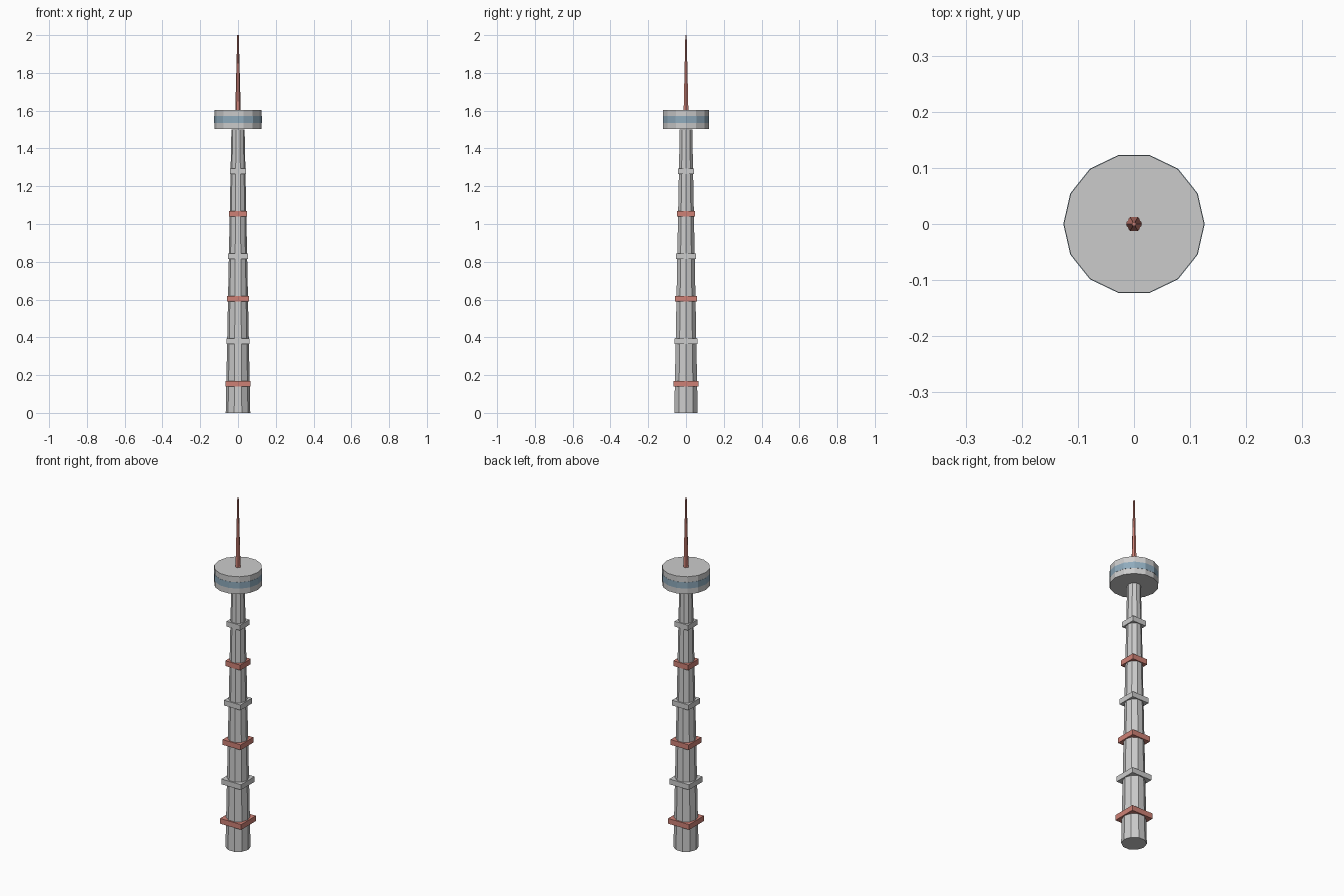
import bpy

if "Cube" in bpy.data.objects:
    bpy.data.objects.remove(bpy.data.objects["Cube"])

def material(name, rgb):
    m = bpy.data.materials.new(name)
    m.diffuse_color = (*rgb, 1)
    m.use_nodes = True
    m.node_tree.nodes["Principled BSDF"].inputs["Base Color"].default_value = m.diffuse_color
    return m

RED = material("red_paint", (0.62, 0.22, 0.18))
BLUE = material("window_blue", (0.27, 0.40, 0.50))

def finish(name, mat):
    o = bpy.context.object
    o.name = name
    if mat:
        o.data.materials.append(mat)
    return o

def frustum(name, sides, r1, r2, z1, z2, mat=None):
    # Blender puts the first vertex on +y; turn it onto +x
    bpy.ops.mesh.primitive_cone_add(vertices=sides, radius1=r1, radius2=r2, depth=z2 - z1,
                                    location=(0, 0, (z1 + z2) / 2),
                                    rotation=(0, 0, -1.5707963))
    return finish(name, mat)

def shaft_radius(z):
    return 0.065 - 0.03 * z / 1.5

# Tapered ten-sided shaft
frustum("shaft", 10, shaft_radius(0), shaft_radius(1.5), 0, 1.5)

# Square collars, alternating red and grey
for i in range(6):
    z = 0.155 + 0.225 * i
    w = 2 * 1.08 * shaft_radius(z)
    bpy.ops.mesh.primitive_cube_add(size=1, location=(0, 0, z))
    bpy.context.object.scale = (w, w, 0.03)
    finish(f"collar_{i + 1}", RED if i % 2 == 0 else None)

# Observation pod with its window band
frustum("pod", 14, 0.125, 0.125, 1.503, 1.603)
frustum("window_band", 14, 0.126, 0.126, 1.535, 1.571, BLUE)

# Antenna mast
frustum("antenna", 6, 0.0145, 0.004, 1.6, 2.0, RED)
